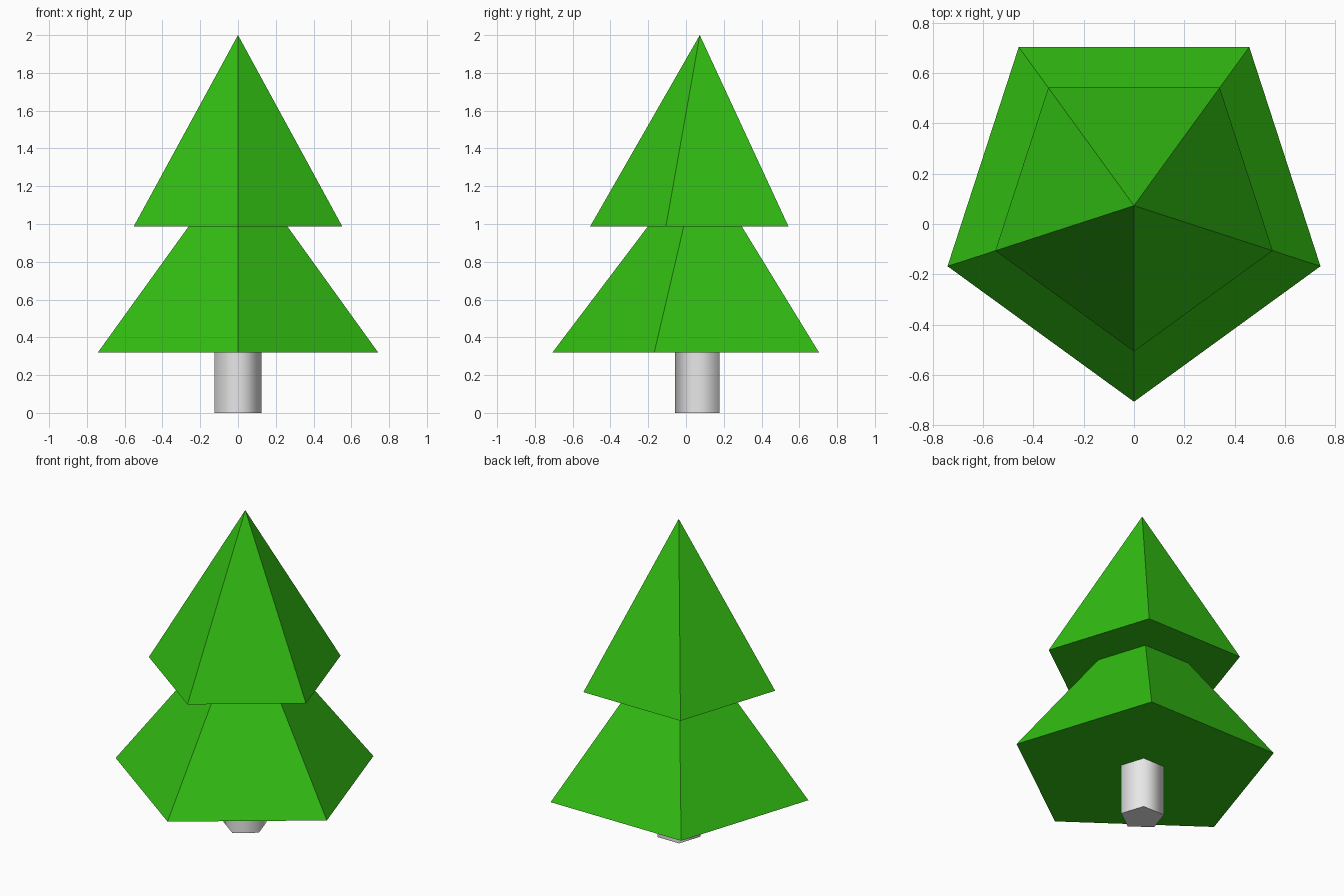
import bpy
import math

cube = bpy.data.objects.get("Cube")
if cube:
    bpy.data.objects.remove(cube, do_unlink=True)

CENTRE_Y = 0.073


def make_material(name, rgb):
    mat = bpy.data.materials.new(name)
    mat.use_nodes = True
    mat.diffuse_color = (*rgb, 1)
    mat.node_tree.nodes["Principled BSDF"].inputs["Base Color"].default_value = (*rgb, 1)
    return mat


def five_sided(name, bottom_radius, top_radius, bottom, top, mat):
    """Five-sided cone or prism with one corner pointing to the front."""
    bpy.ops.mesh.primitive_cone_add(
        vertices=5, radius1=bottom_radius, radius2=top_radius, depth=top - bottom,
        location=(0, CENTRE_Y, (bottom + top) / 2), rotation=(0, 0, math.pi))
    obj = bpy.context.object
    obj.name = name
    bpy.ops.object.transform_apply(location=True, rotation=True, scale=True)
    obj.data.materials.append(mat)
    return obj


green = make_material("leaf green", (0.032, 0.515, 0.006))
grey = make_material("light grey", (0.8, 0.8, 0.8))

# Two tiers of foliage, flat shaded
five_sided("lower_foliage", 0.78, 0, 0.32, 1.35, green)
five_sided("upper_foliage", 0.58, 0, 0.988, 2.0, green)

# Trunk, smooth around its sides with a sharp bottom rim
five_sided("trunk", 0.13, 0.13, 0, 0.4, grey)
bpy.ops.object.shade_smooth_by_angle(angle=math.radians(80))
